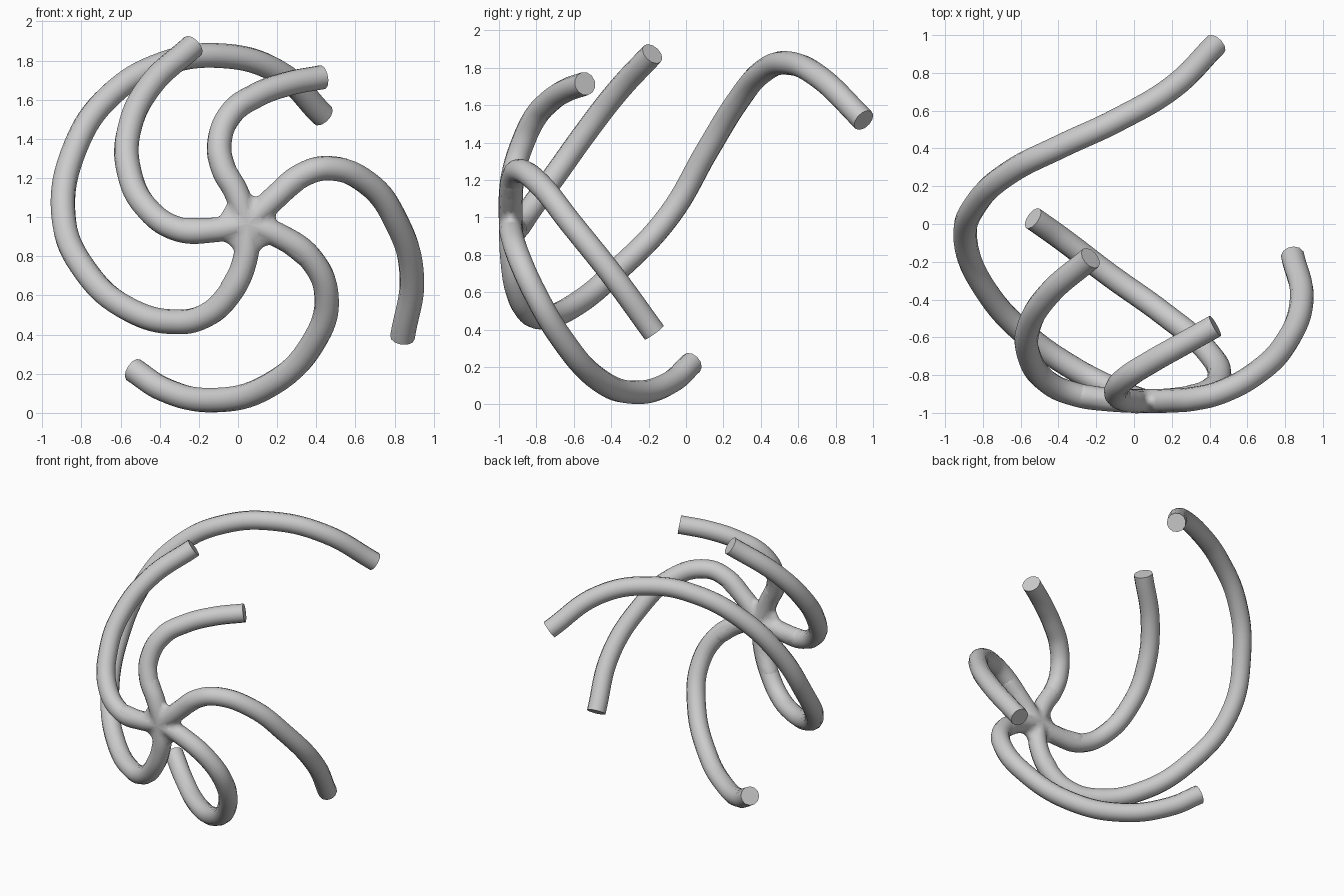
import bpy

if "Cube" in bpy.data.objects:
    bpy.data.objects.remove(bpy.data.objects["Cube"])

HUB = (0.05, -0.938, 0.965)
R = 0.063

# centre lines of the five curling arms, each starting at the hub
ARMS = {
    "right_arm": [(0.20, -0.935, 1.11), (0.32, -0.925, 1.21), (0.46, -0.89, 1.25), (0.66, -0.78, 1.175),
                  (0.81, -0.62, 0.975), (0.888, -0.40, 0.70), (0.84, -0.17, 0.385)],
    "lower_arm": [(0.22, -0.93, 0.90), (0.37, -0.895, 0.79), (0.452, -0.81, 0.60), (0.385, -0.67, 0.36),
                  (0.15, -0.47, 0.135), (-0.13, -0.27, 0.065), (-0.38, -0.08, 0.12), (-0.535, 0.03, 0.22)],
    "long_arm": [(0.035, -0.93, 0.78), (-0.05, -0.90, 0.60), (-0.17, -0.845, 0.495), (-0.32, -0.765, 0.465),
                 (-0.55, -0.605, 0.525), (-0.775, -0.365, 0.72), (-0.892, -0.09, 1.01), (-0.83, 0.115, 1.36),
                 (-0.655, 0.275, 1.62), (-0.39, 0.41, 1.78), (-0.09, 0.55, 1.825), (0.20, 0.72, 1.745),
                 (0.433, 0.95, 1.52)],
    "left_arm": [(-0.12, -0.93, 0.935), (-0.30, -0.905, 0.937), (-0.46, -0.835, 1.04), (-0.558, -0.69, 1.24),
                 (-0.555, -0.54, 1.45), (-0.45, -0.37, 1.67), (-0.23, -0.18, 1.875)],
    "upper_arm": [(-0.01, -0.937, 1.13), (-0.075, -0.92, 1.25), (-0.095, -0.88, 1.38), (-0.035, -0.81, 1.53),
                  (0.09, -0.73, 1.62), (0.25, -0.64, 1.68), (0.43, -0.54, 1.715)],
}


def tube(name, pts, radius):
    cu = bpy.data.curves.new(name, 'CURVE')
    cu.dimensions = '3D'
    cu.bevel_depth = radius
    cu.bevel_resolution = 4
    cu.resolution_u = 8
    cu.use_fill_caps = True
    sp = cu.splines.new('BEZIER')
    sp.bezier_points.add(len(pts) - 1)
    for bp, p in zip(sp.bezier_points, pts):
        bp.co = p
        bp.handle_left_type = bp.handle_right_type = 'AUTO'
    ob = bpy.data.objects.new(name, cu)
    bpy.context.collection.objects.link(ob)
    bpy.ops.object.select_all(action='DESELECT')
    ob.select_set(True)
    bpy.context.view_layer.objects.active = ob
    bpy.ops.object.convert(target='MESH')
    return bpy.context.object


# arms with flat cut ends
for name, pts in ARMS.items():
    tube(name, [HUB] + pts, R)
    bpy.ops.object.shade_smooth_by_angle(angle=0.7)

# hub: short stubs and a flat pad fused and smoothed into fillets
stubs = [tube("stub", [HUB] + pts[:2], R + 0.001) for pts in ARMS.values()]
bpy.ops.mesh.primitive_uv_sphere_add(segments=24, ring_count=12, location=HUB)
hub = bpy.context.object
hub.scale = (0.15, 0.05, 0.15)
for s in stubs:
    s.select_set(True)
bpy.ops.object.join()
hub.name = "hub"
bpy.ops.object.transform_apply(location=True, rotation=True, scale=True)
m = hub.modifiers.new("fuse", 'REMESH')
m.mode = 'VOXEL'
m.voxel_size = 0.012
m = hub.modifiers.new("fillet", 'SMOOTH')
m.factor = 0.5
m.iterations = 20
bpy.ops.object.modifier_apply(modifier="fuse")
bpy.ops.object.modifier_apply(modifier="fillet")
bpy.ops.object.shade_smooth()
